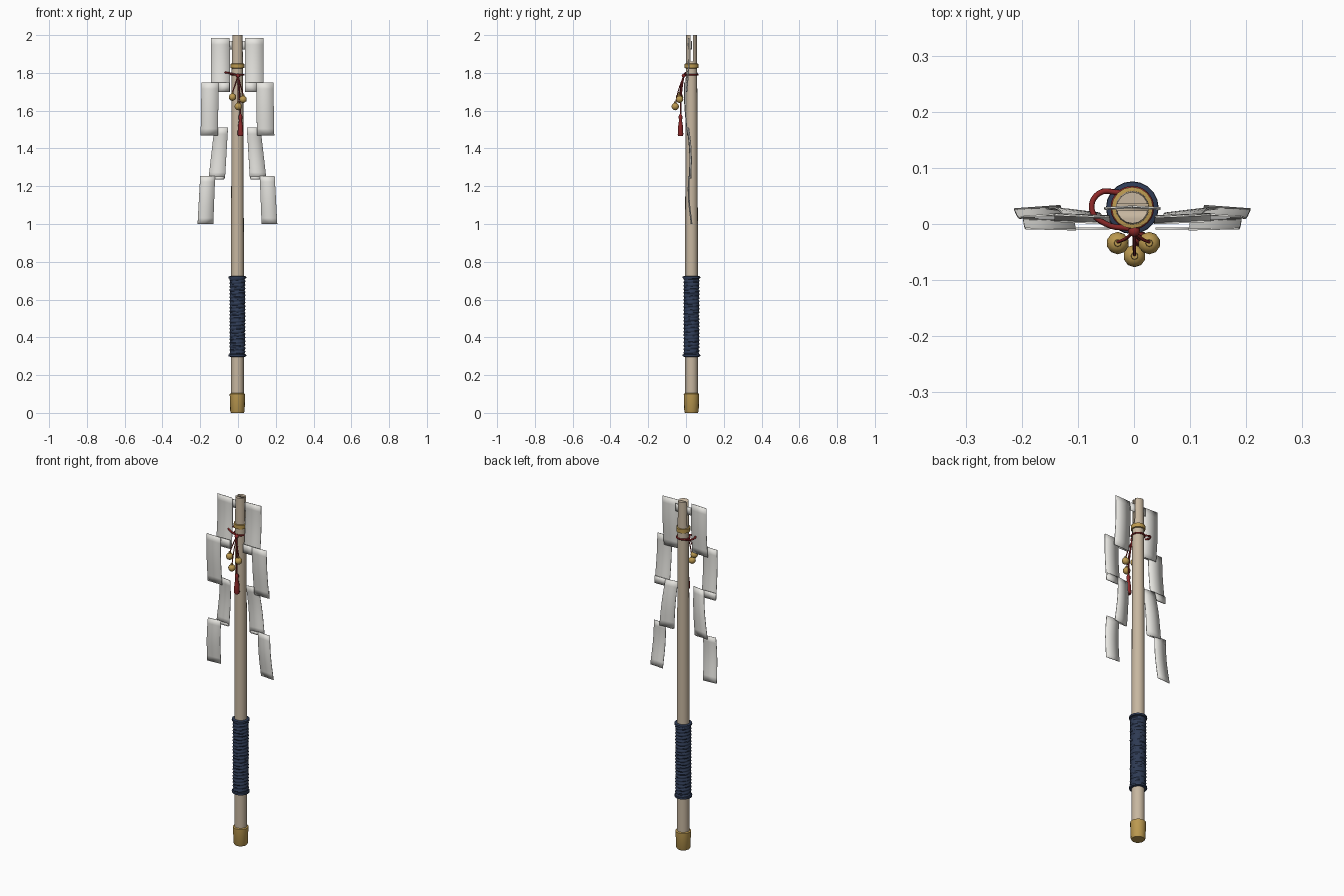
import bpy, bmesh, math, random
from mathutils import Vector

random.seed(4)
if "Cube" in bpy.data.objects:
    bpy.data.objects.remove(bpy.data.objects["Cube"])

CX, CY = -0.003, 0.029          # axis of the staff


def material(name, rgb):
    m = bpy.data.materials.new(name)
    m.use_nodes = True
    m.diffuse_color = (*rgb, 1)
    m.node_tree.nodes["Principled BSDF"].inputs["Base Color"].default_value = (*rgb, 1)
    return m


WOOD = material("pale wood", (0.57, 0.47, 0.35))
PAPER = material("white paper", (0.83, 0.82, 0.78))
BLUE = material("navy cord", (0.028, 0.044, 0.09))
GOLD = material("brass", (0.5, 0.32, 0.08))
RED = material("red cord", (0.27, 0.022, 0.022))


def finish(name, bm, mat, angle=40):
    bmesh.ops.recalc_face_normals(bm, faces=bm.faces)
    me = bpy.data.meshes.new(name)
    bm.to_mesh(me)
    bm.free()
    ob = bpy.data.objects.new(name, me)
    bpy.context.collection.objects.link(ob)
    me.materials.append(mat)
    bpy.ops.object.select_all(action="DESELECT")
    ob.select_set(True)
    bpy.context.view_layer.objects.active = ob
    bpy.ops.object.shade_smooth_by_angle(angle=math.radians(angle))
    return ob


def lathe(name, profile, mat, center=(CX, CY), sides=16, wobble=None, angle=40):
    """Rings of (radius, z), capped at both ends."""
    bm = bmesh.new()
    rings = []
    for r, z in profile:
        ring = []
        for i in range(sides):
            a = math.tau * i / sides
            rr = r + (wobble(a, z) if wobble else 0)
            ring.append(bm.verts.new((center[0] + rr * math.cos(a), center[1] + rr * math.sin(a), z)))
        rings.append(ring)
    for lo, hi in zip(rings, rings[1:]):
        for i in range(sides):
            j = (i + 1) % sides
            bm.faces.new((lo[i], lo[j], hi[j], hi[i]))
    bm.faces.new(rings[0])
    bm.faces.new(rings[-1])
    return finish(name, bm, mat, angle)


def cord(name, points, radius, mat, cyclic=False):
    cu = bpy.data.curves.new(name, "CURVE")
    cu.dimensions = "3D"
    cu.bevel_depth = radius
    cu.bevel_resolution = 1
    cu.resolution_u = 5
    cu.use_fill_caps = True
    sp = cu.splines.new("BEZIER")
    sp.bezier_points.add(len(points) - 1)
    for bp, p in zip(sp.bezier_points, points):
        bp.co = p
        bp.handle_left_type = bp.handle_right_type = "AUTO"
    sp.use_cyclic_u = cyclic
    cu.materials.append(mat)
    ob = bpy.data.objects.new(name, cu)
    bpy.context.collection.objects.link(ob)
    return ob


# Staff with a slot cut through its top
staff = lathe("staff", [(0.034, 0.05), (0.034, 0.9), (0.03, 1.85), (0.028, 2.0)], WOOD)
bm = bmesh.new()
bmesh.ops.create_cube(bm, size=1)
bmesh.ops.scale(bm, vec=(0.2, 0.012, 0.3), verts=bm.verts)
bmesh.ops.translate(bm, vec=(CX, CY + 0.001, 2.01), verts=bm.verts)
cutter = finish("slot_cutter", bm, WOOD)
cutter.hide_render = True
cut = staff.modifiers.new("slot", "BOOLEAN")
cut.object = cutter
cut.solver = "EXACT"
bpy.context.view_layer.objects.active = staff
bpy.ops.object.modifier_apply(modifier="slot")
bpy.data.objects.remove(cutter)

# Metal fittings
lathe("end_cap", [(0.034, 0), (0.038, 0.008), (0.041, 0.1), (0.034, 0.104)], GOLD, angle=25)
lathe("top_ring", [(0.028, 1.824), (0.037, 1.826), (0.037, 1.848), (0.028, 1.85)], GOLD)

# Grip: spiral wrap with a thicker cord at each end
STEPS, TURNS = 96, 22
grip_z = [0.305 + 0.41 * i / STEPS for i in range(STEPS + 1)]


def spiral(a, z):
    return 0.0022 * math.cos(a - math.tau * TURNS * (z - 0.305) / 0.41) + random.uniform(-0.0008, 0.0008)


lathe("grip_wrap", [(0.0405, z) for z in grip_z], BLUE, wobble=spiral, sides=20)
for label, z in (("lower", 0.304), ("upper", 0.717)):
    lathe(label + "_grip_cord", [(0.037, z - 0.008), (0.046, z - 0.005), (0.047, z),
                                 (0.046, z + 0.005), (0.037, z + 0.008)], BLUE, sides=20)


# Folded paper streamers
def sheet(name, top, bottom, z, y, yaw=0.0, curl=0.0, side=1, n=8):
    """Strip between inner/outer x at top and bottom; curls toward its lower end."""
    bm = bmesh.new()
    rows = []
    for i in range(n + 1):
        t = i / n
        row = []
        for j in range(3):
            u = j / 2
            x0 = top[0] + (bottom[0] - top[0]) * t
            x1 = top[1] + (bottom[1] - top[1]) * t
            yy = y[0] + (y[1] - y[0]) * t + yaw * (u - 0.5) + curl * math.sin(math.pi * t * 1.2)
            row.append(bm.verts.new((CX + side * (x0 + (x1 - x0) * u), yy, z[0] + (z[1] - z[0]) * t)))
        rows.append(row)
    for a, b in zip(rows, rows[1:]):
        for j in range(2):
            bm.faces.new((a[j], a[j + 1], b[j + 1], b[j]))
    ob = finish(name, bm, PAPER)
    mod = ob.modifiers.new("thickness", "SOLIDIFY")
    mod.thickness = 0.003
    mod.offset = 0


# top x, bottom x, z span, y span, yaw, curl
PANELS = [
    ((0.041, 0.139), (0.039, 0.139), (1.985, 1.70), (0.014, 0.006), 0.004, 0.005),
    ((0.100, 0.190), (0.103, 0.195), (1.75, 1.47), (-0.009, 0.006), 0.002, -0.004),
    ((0.050, 0.122), (0.066, 0.153), (1.51, 1.24), (0.010, 0.026), 0.010, 0.006),
    ((0.118, 0.197), (0.128, 0.211), (1.255, 1.0), (0.016, 0.026), -0.006, -0.006),
]
FOLDS = [
    ((0.041, 0.101), (1.75, 1.70), -0.008),
    ((0.12, 0.194), (1.51, 1.468), 0.013),
    ((0.07, 0.12), (1.252, 1.236), 0.018),
]
for side, label in ((1, "left"), (-1, "right")):
    for k, panel in enumerate(PANELS):
        sheet(f"{label}_paper_panel_{k + 1}", *panel, side=side)
    for k, (x, z, y) in enumerate(FOLDS):
        sheet(f"{label}_paper_fold_{k + 1}", x, x, z, (y, y), side=side, n=2)
    # link from the slot out to the first panel
    sheet(f"{label}_paper_link", (0, 0.05), (0, 0.05), (1.97, 1.925), (0.03, 0.028), -0.003, side=side, n=2)

# Red cord round the staff, with a loose loop at one side
Z = 1.79
cord("cord_band", [(CX + 0.034 * math.cos(a), CY + 0.034 * math.sin(a), Z)
                   for a in (math.tau * i / 8 for i in range(8))], 0.0045, RED, True)
cord("cord_loop", [(-0.01, -0.008, Z), (-0.05, 0.0, Z + 0.01), (-0.075, 0.025, Z + 0.012),
                   (-0.062, 0.055, Z + 0.008), (-0.025, 0.056, Z)], 0.005, RED)
KNOT = Vector((0.0, -0.012, Z - 0.005))


def ball(name, center, radius, mat, subdivisions=2):
    bm = bmesh.new()
    bmesh.ops.create_icosphere(bm, subdivisions=subdivisions, radius=radius)
    bmesh.ops.translate(bm, vec=center, verts=bm.verts)
    return finish(name, bm, mat)


ball("cord_knot", KNOT, 0.011, RED)

# Three bells on strings
for k, c in enumerate(((-0.029, -0.034, 1.672), (0.027, -0.034, 1.66), (0.001, -0.057, 1.622))):
    c = Vector(c)
    top = c + Vector((0, 0.002, 0.024))
    middle = (KNOT + top) / 2 + Vector((0, -0.004, 0))
    cord(f"bell_string_{k + 1}", [KNOT, middle, top], 0.003, RED)
    ball(f"bell_{k + 1}", c, 0.02, GOLD)
    lathe(f"bell_neck_{k + 1}", [(0.007, c.z + 0.014), (0.006, c.z + 0.026)], GOLD, c[:2], 8)

# Tassel
TX, TY = 0.013, -0.029
cord("tassel_string", [KNOT, (0.008, -0.024, 1.70), (TX, TY, 1.57)], 0.004, RED)
lathe("tassel", [(0.013, 1.467), (0.0155, 1.475), (0.013, 1.52), (0.008, 1.55), (0.01, 1.558),
                 (0.01, 1.572), (0.005, 1.582)], RED, (TX, TY), 10)
